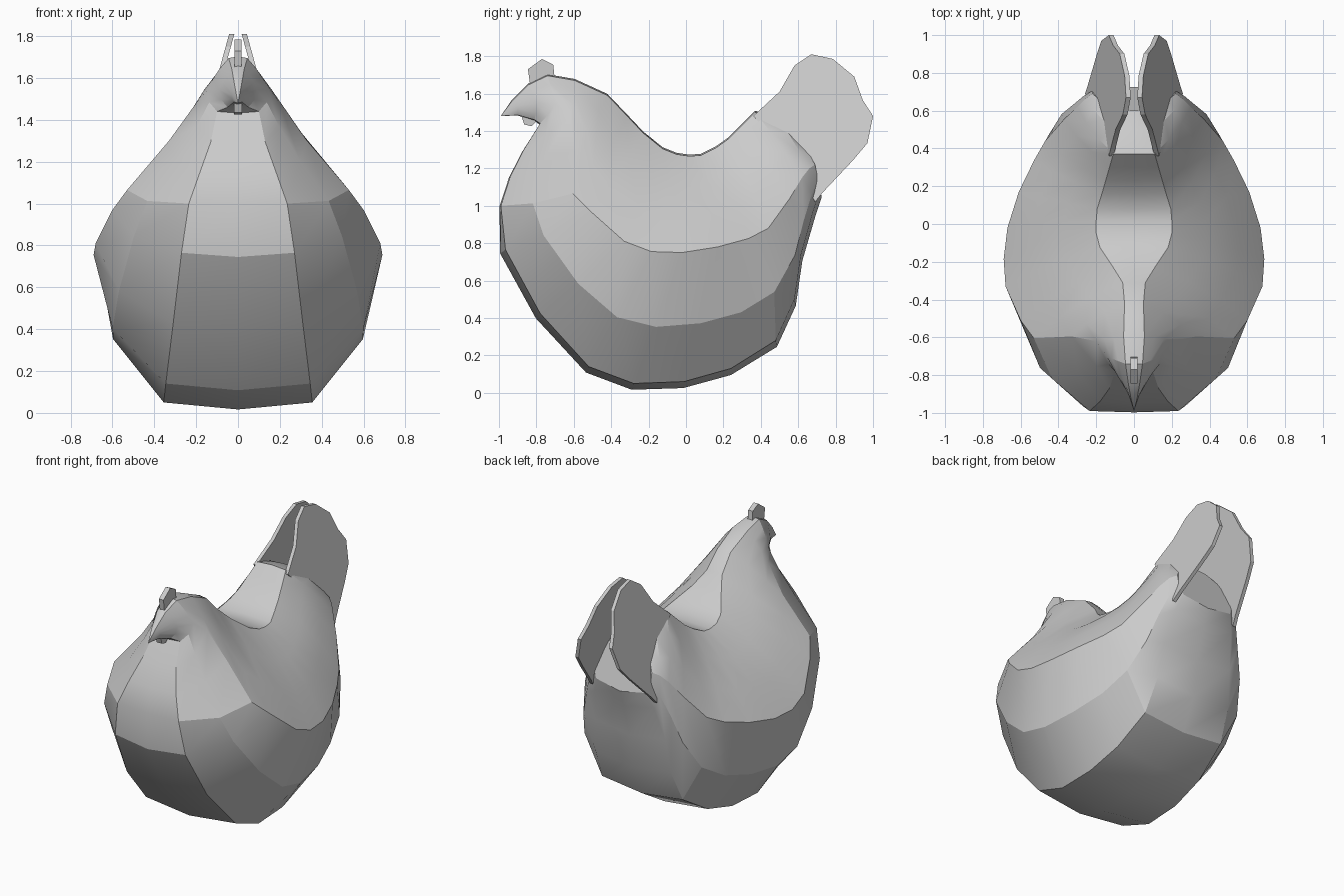
import bpy, bmesh
from mathutils import Vector

if "Cube" in bpy.data.objects:
    bpy.data.objects.remove(bpy.data.objects["Cube"])

grey = bpy.data.materials.new("plain grey")
grey.diffuse_color = (0.6, 0.6, 0.6, 1)
grey.use_nodes = True
grey.node_tree.nodes["Principled BSDF"].inputs["Base Color"].default_value = grey.diffuse_color


def finish(name, bm, angle=0.4):
    bmesh.ops.remove_doubles(bm, verts=bm.verts, dist=0.0005)
    bmesh.ops.recalc_face_normals(bm, faces=bm.faces)
    me = bpy.data.meshes.new(name)
    bm.to_mesh(me)
    bm.free()
    me.materials.append(grey)
    ob = bpy.data.objects.new(name, me)
    bpy.context.collection.objects.link(ob)
    bpy.ops.object.select_all(action='DESELECT')
    ob.select_set(True)
    bpy.context.view_layer.objects.active = ob
    bpy.ops.object.shade_smooth_by_angle(angle=angle)
    return ob


# Body rails from beak to tail, each point is (y, z, half width)
back_rail = [(-.99, 1.48, 0), (-.93, 1.56, .015), (-.845, 1.645, .03), (-.74, 1.695, .045),
             (-.595, 1.67, .055), (-.42, 1.59, .05), (-.31, 1.475, .06), (-.23, 1.39, .11),
             (-.125, 1.305, .18), (-.05, 1.275, .2), (.02, 1.265, .2), (.08, 1.27, .195),
             (.16, 1.31, .17), (.23, 1.36, .15), (.3, 1.43, .13), (.37, 1.5, .11),
             (.5, 1.46, .1), (.6, 1.38, .09)]
side_rail = [(-.99, 1.48, 0), (-.9, 1.52, .03), (-.8, 1.545, .09), (-.7, 1.545, .145),
             (-.62, 1.48, .2), (-.595, 1.3, .33), (-.605, 1.065, .53), (-.51, .97, .6),
             (-.33, .81, .68), (-.185, .755, .69), (-.02, .75, .67), (.17, .78, .61),
             (.335, .825, .53), (.44, .88, .47), (.555, 1.04, .37), (.62, 1.15, .3),
             (.66, 1.2, .26), (.69, 1.22, .22)]
belly_rail = [(-.99, 1.48, 0), (-.9, 1.485, .02), (-.81, 1.46, .05), (-.78, 1.44, .1),
              (-.87, 1.295, .13), (-.94, 1.155, .18), (-.99, 1.0, .235), (-.965, .765, .27),
              (-.78, .425, .31), (-.52, .14, .345), (-.28, .05, .355), (-.01, .06, .35),
              (.24, .13, .335), (.48, .28, .31), (.58, .5, .29), (.615, .74, .27),
              (.68, .97, .23), (.715, 1.08, .19)]


def arc(a, b, centre, steps, bulge):
    """Points strictly between a and b, pushed away from the centre."""
    out = []
    for k in range(1, steps):
        t = k / steps
        p = a.lerp(b, t)
        push = (p - centre).normalized() if (p - centre).length > 1e-5 else Vector()
        out.append(p + push * bulge * (b - a).length * 4 * t * (1 - t))
    return out


bm = bmesh.new()
rings = []
for i, rails in enumerate(zip(back_rail, side_rail, belly_rail)):
    top, side, low = (Vector((x, y, z)) for y, z, x in rails)
    centre = (top + side + low) / 3
    centre.x = 0
    keel = Vector((0, low.y, low.z))
    out = keel - centre
    if out.length > 1e-5:
        keel += out.normalized() * (0.035 if i > 6 else 0.008) * min(1, i / 3)
    spine = Vector((0, top.y, top.z + (0.008 if i else 0)))
    half = [top] + arc(top, side, centre, 3, .045) + [side]
    half += arc(side, low, centre, 2, .12) + [low]
    ring = [spine] + half + [keel] + [Vector((-p.x, p.y, p.z)) for p in reversed(half)]
    rings.append([bm.verts.new(p) for p in ring])
for r, s in zip(rings, rings[1:]):
    n = len(r)
    for j in range(n):
        bm.faces.new((r[j], r[(j + 1) % n], s[(j + 1) % n], s[j]))
bm.faces.new(rings[-1])
finish("body", bm)


def plate(name, outline, thick, x_of=lambda z: 0):
    """Upright slab cut to a (y, z) outline; x_of leans it sideways."""
    bm = bmesh.new()
    faces = [[bm.verts.new((x_of(z) + d, y, z)) for y, z in outline]
             for d in (-thick / 2, thick / 2)]
    n = len(outline)
    for f in faces:
        bm.faces.new(f)
    for j in range(n):
        k = (j + 1) % n
        bm.faces.new((faces[0][j], faces[0][k], faces[1][k], faces[1][j]))
    return finish(name, bm)


# Tail fans leaning together at the top
fan = [(.36, 1.48), (.5, 1.61), (.58, 1.75), (.67, 1.81), (.785, 1.785), (.9, 1.69),
       (.945, 1.565), (1, 1.48), (.97, 1.335), (.89, 1.24), (.73, 1.07), (.69, 1.02),
       (.6, 1.2)]
for side_name, s in (("left", -1), ("right", 1)):
    plate("tail_fan_" + side_name, fan, .025, lambda z: s * (.03 + .275 * (1.81 - z)))

# Comb and wattle
plate("comb", [(-.83, 1.62), (-.845, 1.73), (-.77, 1.785), (-.71, 1.755), (-.7, 1.66)], .035)
plate("wattle", [(-.88, 1.48), (-.865, 1.435), (-.825, 1.425), (-.8, 1.45), (-.8, 1.5)], .04)
